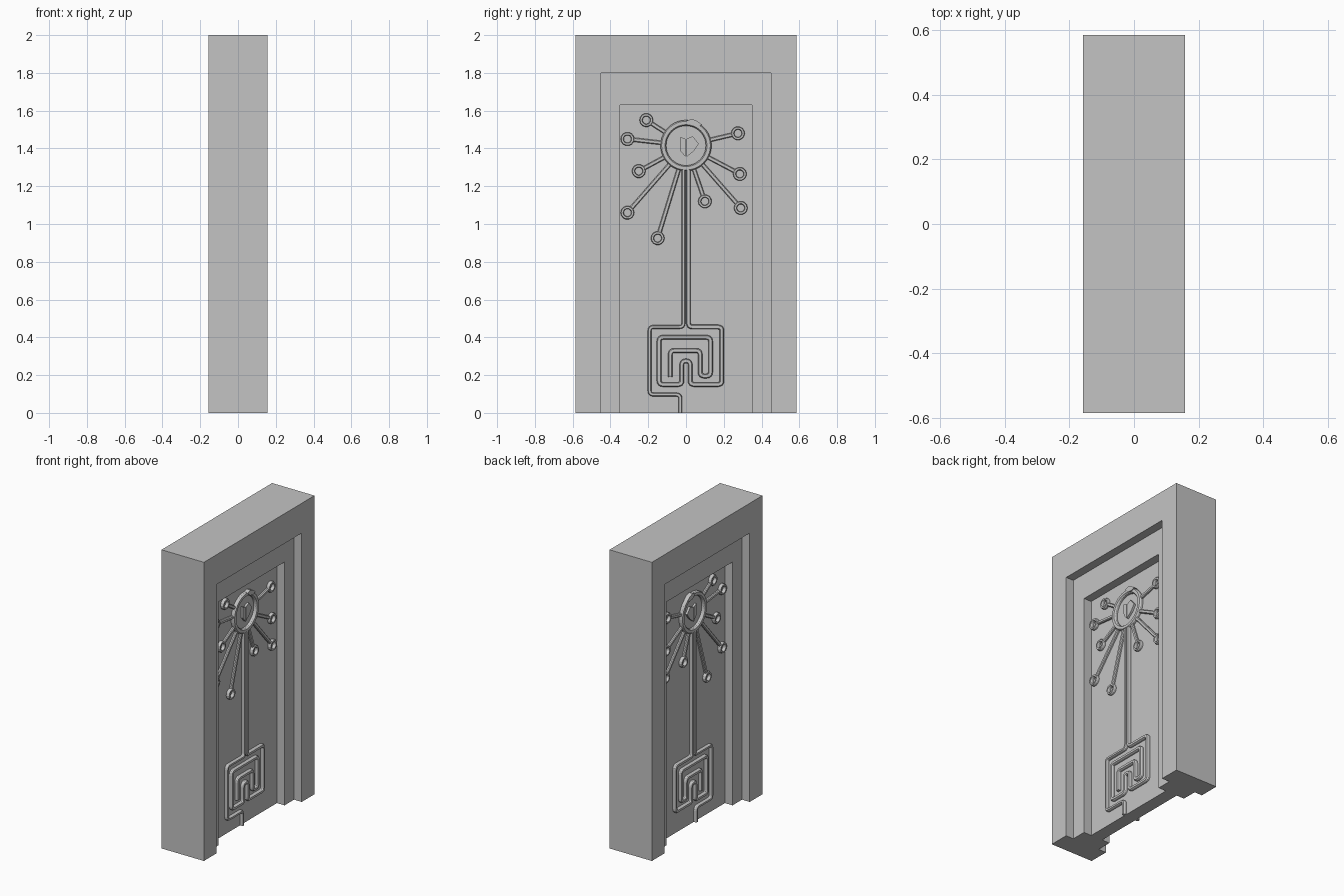
import bpy, bmesh, math
from mathutils import Vector as V

if "Cube" in bpy.data.objects:
    bpy.data.objects.remove(bpy.data.objects["Cube"])

stone = bpy.data.materials.new("grey stone")
stone.diffuse_color = (0.55, 0.55, 0.55, 1)
stone.use_nodes = True
stone.node_tree.nodes["Principled BSDF"].inputs["Base Color"].default_value = stone.diffuse_color
PANEL = 0.043            # half thickness of the door panel


def finish(name, bm, mirror=False):
    bmesh.ops.recalc_face_normals(bm, faces=bm.faces)
    me = bpy.data.meshes.new(name)
    bm.to_mesh(me)
    bm.free()
    me.materials.append(stone)
    ob = bpy.data.objects.new(name, me)
    bpy.context.collection.objects.link(ob)
    if mirror:           # same carving on both sides of the door
        ob.modifiers.new("both_sides", 'MIRROR').use_axis = (True, False, False)
    return ob


def plate(name, pts, x0, x1, mirror=False):
    """Extrude a (y, z) outline from x0 to x1."""
    bm = bmesh.new()
    f = bm.faces.new([bm.verts.new((x0, y, z)) for y, z in pts])
    new = bmesh.ops.extrude_face_region(bm, geom=[f])["geom"]
    bmesh.ops.translate(bm, vec=(x1 - x0, 0, 0),
                        verts=[v for v in new if isinstance(v, bmesh.types.BMVert)])
    return finish(name, bm, mirror)


def arch(name, w, h, wi, hi, depth):
    plate(name, [(-w, 0), (-w, h), (w, h), (w, 0), (wi, 0), (wi, hi), (-wi, hi), (-wi, 0)],
          -depth, depth)


def rounded(pts, r=0.022, n=4):
    """Round the corners of a (y, z) path."""
    p = [V(q) for q in pts]
    out = [p[0]]
    for a, b, c in zip(p, p[1:], p[2:]):
        d = min(r, (a - b).length * 0.48, (c - b).length * 0.48)
        s, e = b + (a - b).normalized() * d, b + (c - b).normalized() * d
        for i in range(n + 1):
            t = i / n
            out.append(s * (1 - t) ** 2 + b * 2 * t * (1 - t) + e * t * t)
    return out + [p[-1]]


def ridge(name, pts, width, height=0.02, closed=False):
    """Raised band with bevelled sides along a (y, z) path."""
    p = [V(q) for q in pts]
    n, w = len(p), width / 2
    bm = bmesh.new()
    rows = []
    for i, q in enumerate(p):
        a = p[i - 1] if closed or i else None
        c = p[(i + 1) % n] if closed or i < n - 1 else None
        d1 = (q - a).normalized() if a else (c - q).normalized()
        d2 = (c - q).normalized() if c else d1
        t = (d1 + d2).normalized()
        side = V((-t.y, t.x)) / max(t.dot(d1), 0.5)
        row = []
        for s, h in ((-w, -0.002), (-w, height * 0.6), (-w * 0.6, height),
                     (w * 0.6, height), (w, height * 0.6), (w, -0.002)):
            k = q + side * s
            row.append(bm.verts.new((PANEL + h, k.x, k.y)))
        rows.append(row)
    for i in range(n if closed else n - 1):
        a, b = rows[i], rows[(i + 1) % n]
        for j in range(5):
            bm.faces.new((a[j], a[j + 1], b[j + 1], b[j]))
    if not closed:
        bm.faces.new(rows[0])
        bm.faces.new(rows[-1])
    return finish(name, bm, True)


def circle(c, r, n):
    return [(c[0] + r * math.cos(2 * math.pi * i / n),
             c[1] + r * math.sin(2 * math.pi * i / n)) for i in range(n)]


# stepped frame and door panel
arch("outer_frame", 0.585, 2.0, 0.45, 1.8, 0.157)
arch("inner_frame", 0.45, 1.8, 0.35, 1.63, 0.1)
plate("door_panel", [(-0.35, 0), (-0.35, 1.63), (0.35, 1.63), (0.35, 0)], -PANEL, PANEL)

# medallion ring with its overlapping tip
C = V((0, 1.415))
ridge("medallion_ring", circle(C, 0.12, 40), 0.03, 0.022, True)
plate("ring_tip", [(0.0, 1.545), (0.03, 1.556), (0.06, 1.545), (0.085, 1.525),
                   (0.06, 1.515), (0.03, 1.52)], PANEL, PANEL + 0.028, True)

# two-part centre emblem
plate("emblem_left", [(-0.03, 1.462), (-0.002, 1.45), (-0.002, 1.355), (-0.028, 1.385)],
      PANEL, PANEL + 0.014, True)
plate("emblem_right", [(0.002, 1.45), (0.035, 1.465), (0.068, 1.425), (0.04, 1.385),
                       (0.002, 1.355)], PANEL, PANEL + 0.014, True)

# rays ending in small rings
nodes = [(-0.21, 1.55), (-0.31, 1.45), (-0.25, 1.28), (-0.31, 1.06), (-0.15, 0.925),
         (0.10, 1.12), (0.29, 1.085), (0.285, 1.265), (0.275, 1.48)]
for i, nd in enumerate(nodes):
    d = (V(nd) - C).normalized()
    ridge(f"ray_{i}", [C + d * 0.128, V(nd) - d * 0.03], 0.022, 0.015)
    ridge(f"ray_ring_{i}", circle(nd, 0.028, 14), 0.016, 0.02, True)

# double stem running down into the labyrinth
ridge("labyrinth_left", rounded([(-0.013, 1.285), (-0.013, 0.455), (-0.193, 0.455),
                                 (-0.193, 0.097), (-0.03, 0.097), (-0.03, 0)]), 0.02)
ridge("labyrinth_right", rounded([
    (0.013, 1.285), (0.013, 0.455), (0.19, 0.455), (0.19, 0.15), (0.022, 0.15),
    (0.022, 0.275), (-0.022, 0.275), (-0.022, 0.15), (-0.143, 0.15), (-0.143, 0.4),
    (0.13, 0.4), (0.13, 0.195), (0.075, 0.195), (0.075, 0.33), (-0.083, 0.33),
    (-0.083, 0.19)]), 0.024)
